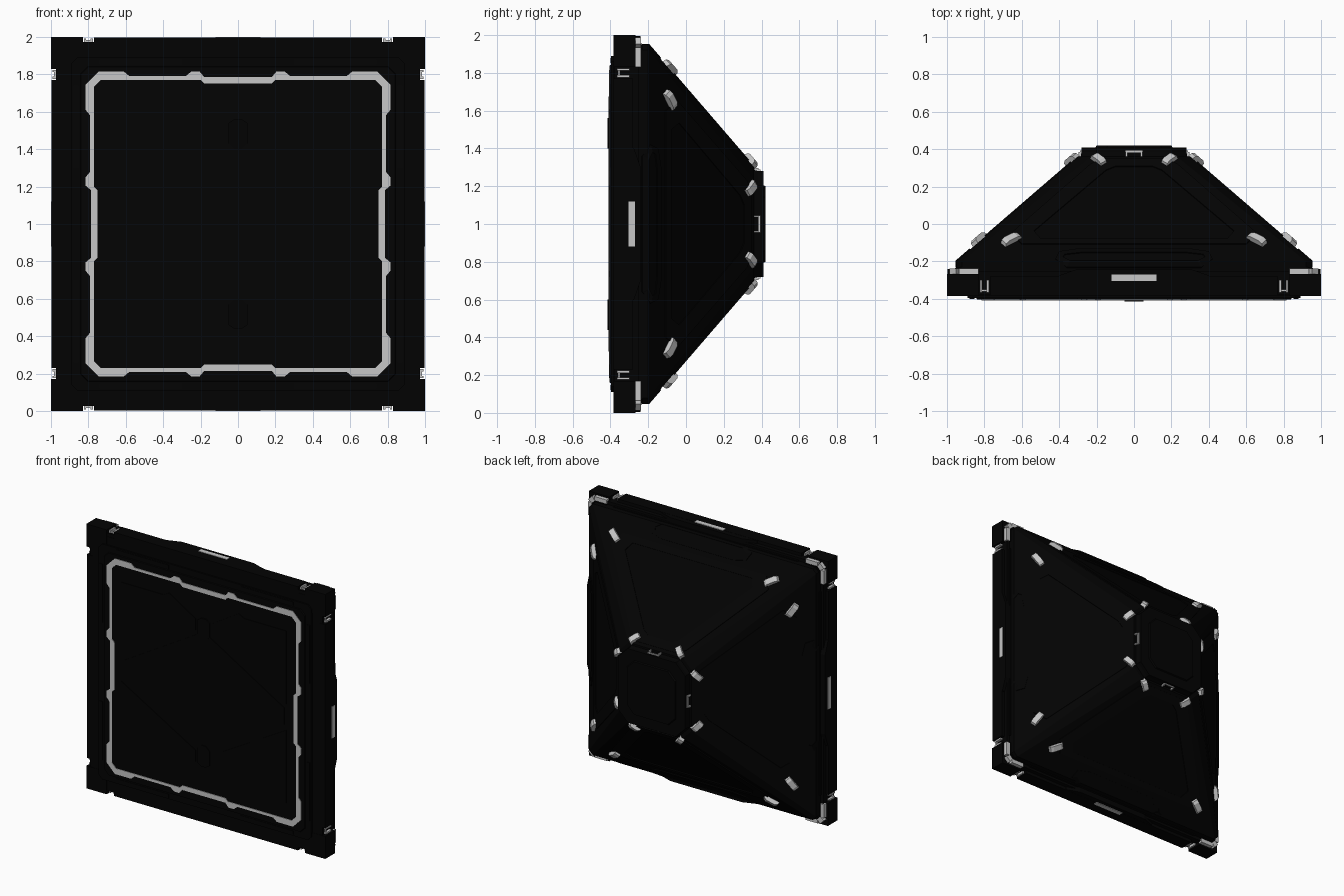
import bpy, bmesh, math
from mathutils import Vector

if "Cube" in bpy.data.objects:
    bpy.data.objects.remove(bpy.data.objects["Cube"])


def material(name, value):
    m = bpy.data.materials.new(name)
    m.diffuse_color = (value, value, value, 1)
    m.use_nodes = True
    m.node_tree.nodes["Principled BSDF"].inputs["Base Color"].default_value = m.diffuse_color
    return m


BLACK = material("matte black", 0.0008)
PANEL = material("soft black", 0.001)
GREY = material("light grey", 0.57)


# Local coordinates: u = sideways, y = depth, r = distance outward from the axis
def build(name, mat, solids, sides=4):
    """Each solid is (rings, closed); it is repeated around the depth axis."""
    bm = bmesh.new()
    for k in range(sides):
        c, s = round(math.cos(k * math.pi / 2)), round(math.sin(k * math.pi / 2))
        for rings, closed in solids:
            vs = [[bm.verts.new((u * c + r * s, y, 1 - u * s + r * c)) for u, y, r in ring]
                  for ring in rings]
            n = len(vs[0])
            for a in range(len(vs) if closed else len(vs) - 1):
                p, q = vs[a], vs[(a + 1) % len(vs)]
                for i in range(n):
                    j = (i + 1) % n
                    bm.faces.new((p[i], p[j], q[j], q[i]))
            if not closed:
                bm.faces.new(vs[0])
                bm.faces.new(vs[-1])
    bmesh.ops.recalc_face_normals(bm, faces=bm.faces)
    me = bpy.data.meshes.new(name)
    bm.to_mesh(me)
    bm.free()
    me.materials.append(mat)
    ob = bpy.data.objects.new(name, me)
    bpy.context.collection.objects.link(ob)
    return ob


def octagon(y, r, c):
    a = r - c
    return [(a, y, r), (r, y, a), (r, y, -a), (a, y, -r),
            (-a, y, -r), (-r, y, -a), (-r, y, a), (-a, y, r)]


def stack(*sections):
    return [([octagon(*s) for s in sections], False)]


def plate(pts, y0, y1):
    return ([[(u, y, r) for u, r in pts] for y in (y0, y1)], False)


def box(u0, u1, y0, y1, r0, r1):
    return plate([(u0, r0), (u1, r0), (u1, r1), (u0, r1)], y0, y1)


def both(*b):
    return [box(*b), box(-b[1], -b[0], *b[2:])]


def mirror(half):
    return half + [(-u, v) for u, v in reversed(half)]


def slope_r(y):
    return 0.95 - 1.16 * max(y + 0.2, 0)


def on_slope(pts, h):
    return [(u, y + 0.757 * h, slope_r(y) + 0.653 * h) for u, y in pts]


def slope_ring(outer, inner, h):
    return ([on_slope(outer, -.01), on_slope(outer, h), on_slope(inner, h), on_slope(inner, -.01)], True)


# Pyramid shell, base slab and stepped front
build("pyramid_shell", BLACK, stack((-.25, .95, .03), (-.2, .95, .03), (.36, .30, .07)), 1)
build("base_slab", BLACK, stack((-.383, .95, .02), (-.23, .95, .02)), 1)
build("front_step", BLACK, stack((-.396, .89, .03), (-.37, .89, .03)), 1)
build("front_face", PANEL, stack((-.404, .84, .04), (-.38, .85, .04)), 1)

# Side rails with a raised middle lug
lug = mirror([(.41, -.29), (.40, -.275), (.30, -.24)])
build("side_rails", BLACK, [box(-.77, .77, -.383, -.28, .90, .997),
      box(-.77, .77, -.28, -.235, .90, .957), box(-.84, .84, -.38, -.25, .90, .974),
      ([[(u, y, r) for u, y in lug] for r in (.90, .996)], False)])
build("edge_lights", GREY, [box(-.12, .12, -.305, -.27, .99, 1.0)])

# Corner blocks with a split light band behind each
core = [(.83, .83), (.83, .957), (.93, .957), (.957, .93), (.957, .83)]
tip = [(.93, .95), (.952, .987), (.987, .952), (.95, .93)]
build("corner_blocks", BLACK, [box(.83, 1, -.385, -.268, .83, 1), plate(core, -.3, -.236)])
build("corner_clips", GREY, both(.832, .935, -.27, -.239, .95, .987) + [plate(tip, -.27, -.239)])
build("gap_prongs", GREY, both(.776, .788, -.365, -.30, .95, .993)
      + both(.812, .824, -.365, -.30, .95, .993) + both(.78, .82, -.36, -.35, .95, .984))

# Thin frame strips on the front
build("front_frame_strips", PANEL, both(.30, .74, -.400, -.39, .852, .88))

# Light ring on the front: an eighth outline, mirrored about the diagonal
outer = [(0, .785), (.18, .785), (.205, .815), (.25, .815), (.28, .79),
         (.58, .79), (.61, .815), (.745, .815)]
inner = [(0, .75), (.18, .75), (.2, .77), (.25, .77), (.28, .77),
         (.58, .77), (.64, .77), (.735, .77)]


def full_loop(eighth):
    quarter = eighth + [(r, u) for u, r in reversed(eighth)][:-1]
    pts = []
    for k in range(4):
        for u, r in quarter:
            for _ in range(k):
                u, r = r, -u
            pts.append((u, r))
    return pts


def at_depth(pts, y):
    return [(u, y, r) for u, r in pts]


o, i = full_loop(outer), full_loop(inner)
build("front_light_ring", GREY, [([at_depth(o, -.40), at_depth(o, -.408),
                                   at_depth(i, -.408), at_depth(i, -.40)], True)], 1)

# Front panels separated by diagonal grooves
diamond = mirror([(.05, .43), (.67, .065), (.67, -.065), (.05, -.43)])
build("diamond_panel", PANEL, [plate(diamond, -.409, -.40)], 1)
corner = [(.07, .455), (.07, .54), (.29, .675), (.34, .65), (.69, .65), (.69, .10)]
build("corner_panels", PANEL, [plate([(u * a, r * b) for u, r in corner], -.409, -.40)
                               for a in (1, -1) for b in (1, -1)], 1)
boss = mirror([(.02, .56), (.05, .54), (.05, .43), (.02, .40)])
build("front_bosses", BLACK, [plate([(u, r * b) for u, r in boss], -.415, -.40) for b in (1, -1)], 1)

# Raised borders and lower vents on the sloping faces
border_out = mirror([(.60, -.11), (.655, -.05), (.23, .32), (.17, .345)])
border_in = mirror([(.50, -.08), (.535, -.04), (.15, .285), (.10, .305)])
build("slope_borders", PANEL, [slope_ring(border_out, border_in, .006)])
vent_out = mirror([(.36, -.235), (.42, -.19), (.40, -.15), (.30, -.135)])
vent_in = mirror([(.34, -.20), (.38, -.18), (.37, -.165), (.28, -.155)])
build("slope_vents", BLACK, [slope_ring(vent_out, vent_in, .006)])

# Bridge-shaped clips on the sloping faces
U, V, N = Vector((1, 0, 0)), Vector((0, .653, -.757)), Vector((0, .757, .653))


def clip(u, y, angle, length, width):
    a = math.radians(angle)
    along = U * math.cos(a) + V * math.sin(a)
    across = V * math.cos(a) - U * math.sin(a)
    mid = Vector((u, y, slope_r(y)))
    profile = [(-.5, -.012), (-.42, .020), (-.25, .030), (.25, .030), (.42, .020), (.5, -.012)]
    return ([[mid + along * (t * length) + across * w + N * h for t, h in profile]
             for w in (-width / 2, width / 2)], False)


clips = []
for s in (1, -1):
    clips.append(clip(.655 * s, -.09, -37 * s, .12, .042))
    clips.append(clip(.19 * s, .336, 48 * s, .095, .040))
build("slope_clips", GREY, clips)

# Rear cap with one open bracket on each side
build("rear_cap", BLACK, stack((.34, .29, .08), (.385, .28, .08), (.41, .28, .08)), 1)
build("rear_cap_plate", PANEL, stack((.40, .21, .06), (.42, .20, .06)), 1)
build("cap_brackets", GREY, [box(-.046, .046, .383, .394, .27, .288)]
      + both(.036, .046, .355, .385, .27, .296))
